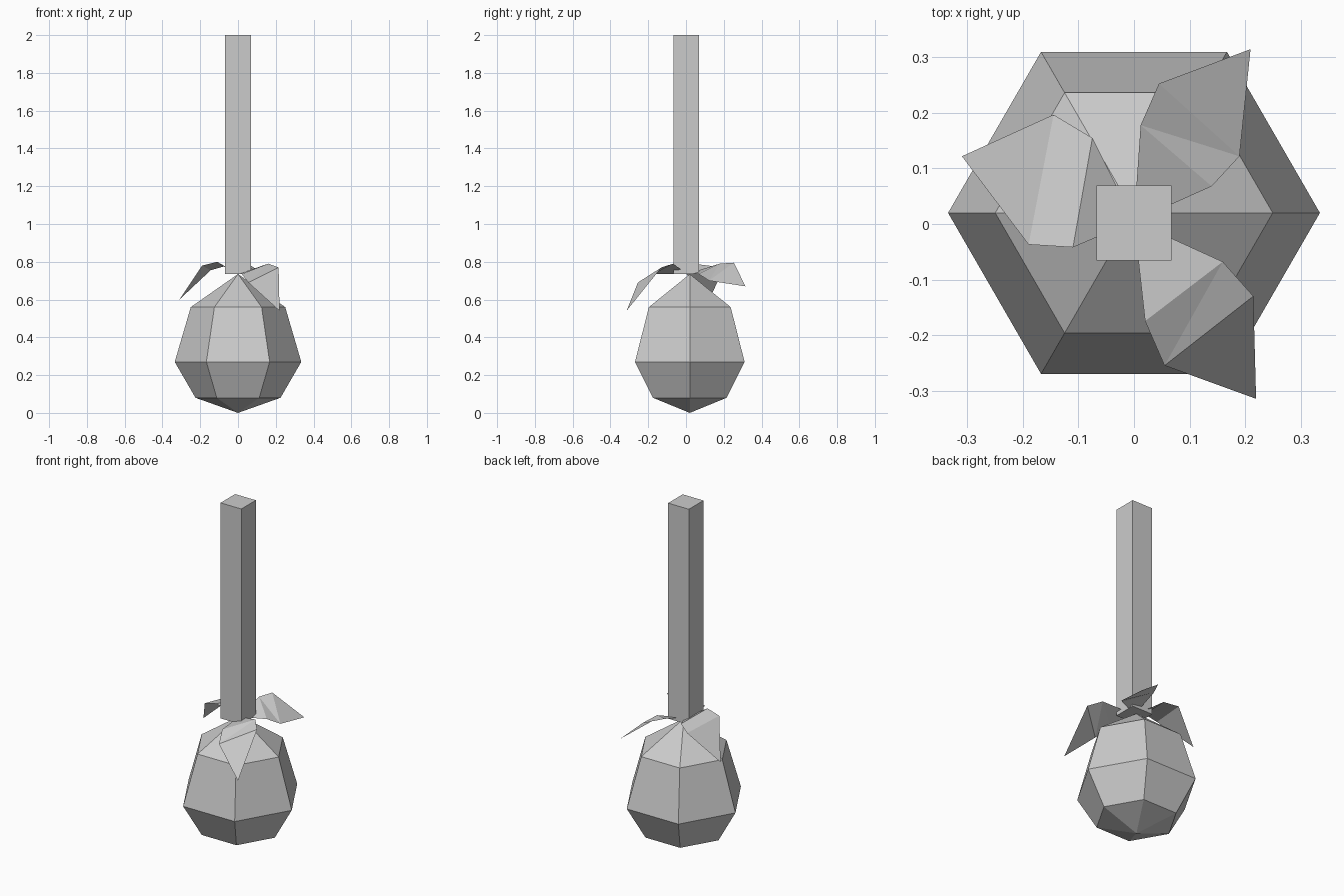
import bpy
import math

if "Cube" in bpy.data.objects:
    bpy.data.objects.remove(bpy.data.objects["Cube"])

grey = bpy.data.materials.new("plain_grey")
grey.diffuse_color = (0.6, 0.6, 0.6, 1)
grey.use_nodes = True
grey.node_tree.nodes["Principled BSDF"].inputs["Base Color"].default_value = grey.diffuse_color


def make_object(name, verts, faces):
    mesh = bpy.data.meshes.new(name)
    mesh.from_pydata(verts, [], faces)
    mesh.materials.append(grey)
    mesh.update()
    obj = bpy.data.objects.new(name, mesh)
    bpy.context.collection.objects.link(obj)
    return obj


# Six-sided bulb: rings (radius, height) closed by a point at each end
SIDES = 6
CENTRE_Y = 0.02
rings = [(0.225, 0.08), (0.335, 0.27), (0.25, 0.56)]
verts = [(r * math.cos(math.tau * i / SIDES),
          CENTRE_Y + r * math.sin(math.tau * i / SIDES), z)
         for r, z in rings for i in range(SIDES)]
bottom, top = len(verts), len(verts) + 1
verts += [(0, CENTRE_Y, 0), (0, CENTRE_Y, 0.735)]
faces = []
last = (len(rings) - 1) * SIDES
for i in range(SIDES):
    j = (i + 1) % SIDES
    faces.append((bottom, j, i))
    faces.append((last + i, last + j, top))
    for k in range(0, last, SIDES):
        faces.append((k + i, k + j, k + SIDES + j, k + SIDES + i))
make_object("bulb", verts, faces)

# Square post
bpy.ops.mesh.primitive_cube_add(size=1, location=(0, 0.002, 1.3675))
post = bpy.context.object
post.name = "post"
post.scale = (0.135, 0.135, 1.265)
post.data.materials.append(grey)

# Three drooping leaves: root, inner and middle of one edge, tip, middle and inner of the other
root = (0, 0.005, 0.735)
leaves = {
    "left_leaf": [(-0.11, -0.042, 0.80), (-0.19, -0.037, 0.78), (-0.31, 0.122, 0.60),
                  (-0.145, 0.197, 0.755), (-0.075, 0.155, 0.775)],
    "front_leaf": [(0.16, -0.068, 0.79), (0.215, -0.13, 0.77), (0.22, -0.315, 0.54),
                   (0.055, -0.255, 0.69), (0.02, -0.175, 0.735)],
    "back_leaf": [(0.012, 0.178, 0.79), (0.045, 0.253, 0.795), (0.21, 0.315, 0.67),
                  (0.19, 0.122, 0.70), (0.14, 0.068, 0.735)],
}
leaf_faces = [(0, 5, 1), (5, 4, 1), (4, 2, 1), (4, 3, 2)]
for name, outline in leaves.items():
    make_object(name, [root] + outline, leaf_faces)
